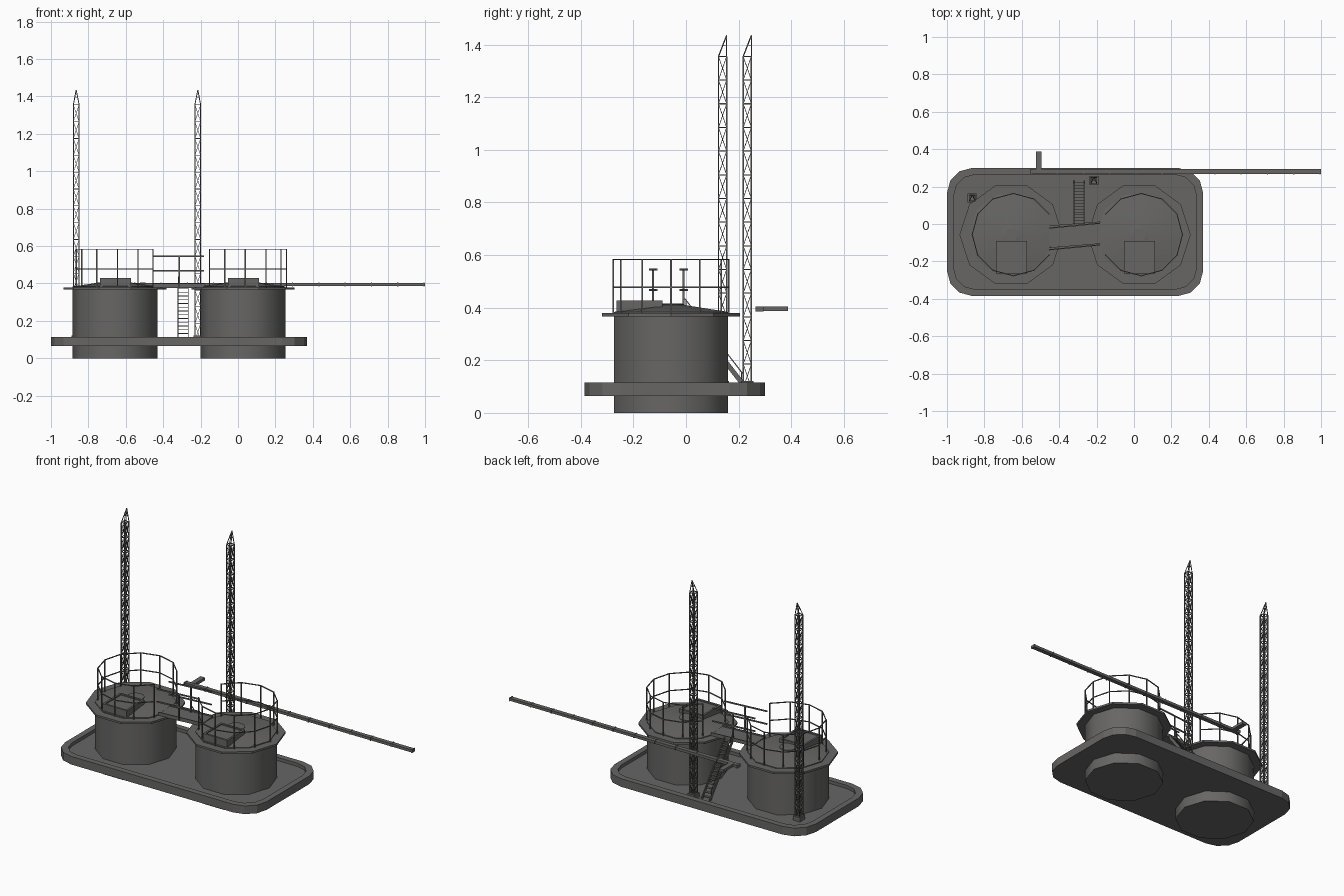
import bpy, bmesh, math
from mathutils import Vector

if "Cube" in bpy.data.objects:
    bpy.data.objects.remove(bpy.data.objects["Cube"])

steel = bpy.data.materials.new("dark_grey_steel")
steel.diffuse_color = (0.135, 0.133, 0.13, 1)
steel.use_nodes = True
steel.node_tree.nodes["Principled BSDF"].inputs["Base Color"].default_value = steel.diffuse_color


def finish(name, bm, smooth=None):
    bmesh.ops.recalc_face_normals(bm, faces=bm.faces)
    me = bpy.data.meshes.new(name)
    bm.to_mesh(me)
    bm.free()
    me.materials.append(steel)
    ob = bpy.data.objects.new(name, me)
    bpy.context.collection.objects.link(ob)
    if smooth:
        bpy.context.view_layer.objects.active = ob
        ob.select_set(True)
        bpy.ops.object.shade_smooth_by_angle(angle=math.radians(smooth))
        ob.select_set(False)
    return ob


def bar(bm, a, b, w, h=None):
    """Rectangular bar from a to b, w wide and h high."""
    a, b = Vector(a), Vector(b)
    h = h or w
    d = (b - a).normalized()
    up = Vector((0, 0, 1)) if abs(d.z) < 0.95 else Vector((0, 1, 0))
    s = d.cross(up).normalized()
    u = s.cross(d)
    rings = [[bm.verts.new(p + s * i * w / 2 + u * j * h / 2)
              for i, j in ((-1, -1), (1, -1), (1, 1), (-1, 1))] for p in (a, b)]
    skin(bm, rings)


def skin(bm, rings):
    """Join rings of vertices and cap both ends."""
    n = len(rings[0])
    for r, q in zip(rings, rings[1:]):
        for i in range(n):
            bm.faces.new((r[i], r[(i + 1) % n], q[(i + 1) % n], q[i]))
    bm.faces.new(rings[0])
    bm.faces.new(rings[-1])


def box(bm, x0, x1, y0, y1, z0, z1):
    bar(bm, (x0, (y0 + y1) / 2, (z0 + z1) / 2), (x1, (y0 + y1) / 2, (z0 + z1) / 2), y1 - y0, z1 - z0)


def stack(bm, cx, cy, profile, n):
    """Turned solid with n sides from (radius, z) pairs."""
    skin(bm, [[bm.verts.new((cx + r * math.cos(2 * math.pi * i / n),
                             cy + r * math.sin(2 * math.pi * i / n), z))
               for i in range(n)] for r, z in profile])


# slab with a raised kerb and rounded corners
def outline(bm, off, z):
    x0, x1, y0, y1, r = -1 + off, 0.37 - off, -0.385 + off, 0.30 - off, 0.135 - off * 0.6
    pts = []
    for k, (cx, cy) in enumerate(((x1 - r, y1 - r), (x0 + r, y1 - r), (x0 + r, y0 + r), (x1 - r, y0 + r))):
        for i in range(4):
            t = math.radians(90 * k + 30 * i)
            pts.append(bm.verts.new((cx + r * math.cos(t), cy + r * math.sin(t), z)))
    return pts


bm = bmesh.new()
skin(bm, [outline(bm, 0, 0.065), outline(bm, 0, 0.115), outline(bm, 0.036, 0.115), outline(bm, 0.036, 0.095)])
finish("base_slab", bm)

CY = -0.057
for side, cx, gap in (("left", -0.657, 0), ("right", 0.027, 6)):
    # tank shell with shallow conical roof
    bm = bmesh.new()
    stack(bm, cx, CY, [(0.227, 0), (0.227, 0.384), (0.04, 0.412)], 10)
    finish(side + "_tank", bm, 40)
    # overhanging platform rim
    bm = bmesh.new()
    stack(bm, cx, CY, [(0.276, 0.367), (0.276, 0.379)], 10)
    finish(side + "_platform", bm)
    # roof manhole
    bm = bmesh.new()
    stack(bm, cx, CY, [(0.05, 0.40), (0.05, 0.414), (0.035, 0.416)], 12)
    finish(side + "_manhole", bm)
    # square hatch with raised lid frame
    bm = bmesh.new()
    hx0, hx1 = cx - 0.08, cx + 0.085
    box(bm, hx0, hx1, -0.265, -0.09, 0.385, 0.421)
    box(bm, hx0, hx1, -0.265, -0.253, 0.421, 0.428)
    box(bm, hx0, hx1, -0.102, -0.09, 0.421, 0.428)
    box(bm, hx0, hx0 + 0.012, -0.253, -0.102, 0.421, 0.428)
    box(bm, hx1 - 0.012, hx1, -0.253, -0.102, 0.421, 0.428)
    finish(side + "_hatch", bm)
    # guard railing, open towards the walkway
    bm = bmesh.new()
    pts = [(cx + 0.012 + 0.22 * math.cos(math.radians(30 * (gap + i))),
            CY + 0.22 * math.sin(math.radians(30 * (gap + i)))) for i in range(1, 12)]
    for p in pts:
        bar(bm, (*p, 0.375), (*p, 0.585), 0.006)
    for p, q in zip(pts, pts[1:]):
        for z in (0.583, 0.478):
            bar(bm, (*p, z), (*q, z), 0.005)
    finish(side + "_railing", bm)

# slightly skewed walkway between the tanks
bm = bmesh.new()
bar(bm, (-0.452, -0.068, 0.386), (-0.178, -0.046, 0.386), 0.118, 0.01)
for dy in (-0.057, 0.057):
    bar(bm, (-0.452, -0.068 + dy, 0.388), (-0.178, -0.046 + dy, 0.388), 0.005, 0.022)
finish("walkway", bm)
bm = bmesh.new()
for dy in (-0.058, 0.058):
    for z in (0.545, 0.467):
        bar(bm, (-0.455, -0.080 + dy, z), (-0.183, -0.054 + dy, z), 0.006, 0.008)
    bar(bm, (-0.315, -0.067 + dy, 0.385), (-0.315, -0.067 + dy, 0.545), 0.008)
finish("walkway_handrails", bm)

# steep stair behind the walkway
bm = bmesh.new()
for x in (-0.32, -0.266):
    bar(bm, (x, 0.225, 0.098), (x, -0.002, 0.39), 0.005, 0.018)
bar(bm, (-0.32, 0.215, 0.15), (-0.32, -0.005, 0.435), 0.004)
for t in (0.02, 0.98):
    y, z = 0.215 - 0.22 * t, 0.15 + 0.285 * t
    bar(bm, (-0.32, y, z - 0.045), (-0.32, y, z), 0.004)
for i in range(14):
    t = (i + 0.7) / 14.5
    y, z = 0.225 - 0.227 * t, 0.098 + 0.292 * t
    box(bm, -0.32, -0.266, y - 0.008, y + 0.008, z - 0.002, z + 0.002)
finish("stair", bm)

# lattice masts with leaning tips
for name, mx, my in (("left_mast", -0.865, 0.139), ("right_mast", -0.215, 0.233)):
    bm = bmesh.new()
    s, z0, z1, n = 0.0155, 0.095, 1.355, 14
    corners = [(mx + i * s, my + j * s) for i, j in ((-1, -1), (1, -1), (1, 1), (-1, 1))]
    dz = (z1 - z0) / n
    tip = (mx, my + s, 1.435)
    for c, d in zip(corners, corners[1:] + corners[:1]):
        bar(bm, (*c, z0), (*c, z1), 0.005)
        bar(bm, (*c, z1), tip, 0.0035)
        for k in range(n):
            a, b = z0 + k * dz, z0 + (k + 1) * dz
            bar(bm, (*c, a), (*d, b), 0.0025)
            bar(bm, (*d, a), (*c, b), 0.0025)
            bar(bm, (*c, b), (*d, b), 0.004)
    # tip braces and foot plate
    half = [tuple((Vector((*c, z1)) + Vector(tip)) / 2) for c in corners]
    for p, q in zip(half, half[1:] + half[:1]):
        bar(bm, p, q, 0.0025)
    box(bm, mx - 0.024, mx + 0.024, my - 0.024, my + 0.024, 0.095, 0.122)
    finish(name, bm)

# long boom with joint straps and a short side branch
bm = bmesh.new()
box(bm, -0.555, 1.0, 0.267, 0.293, 0.387, 0.403)
for i in range(12):
    x = -0.552 + i * 0.1406
    box(bm, x - 0.003, x + 0.003, 0.265, 0.295, 0.385, 0.405)
finish("long_boom", bm)
bm = bmesh.new()
box(bm, -0.525, -0.495, 0.285, 0.387, 0.387, 0.404)
finish("boom_branch", bm)
